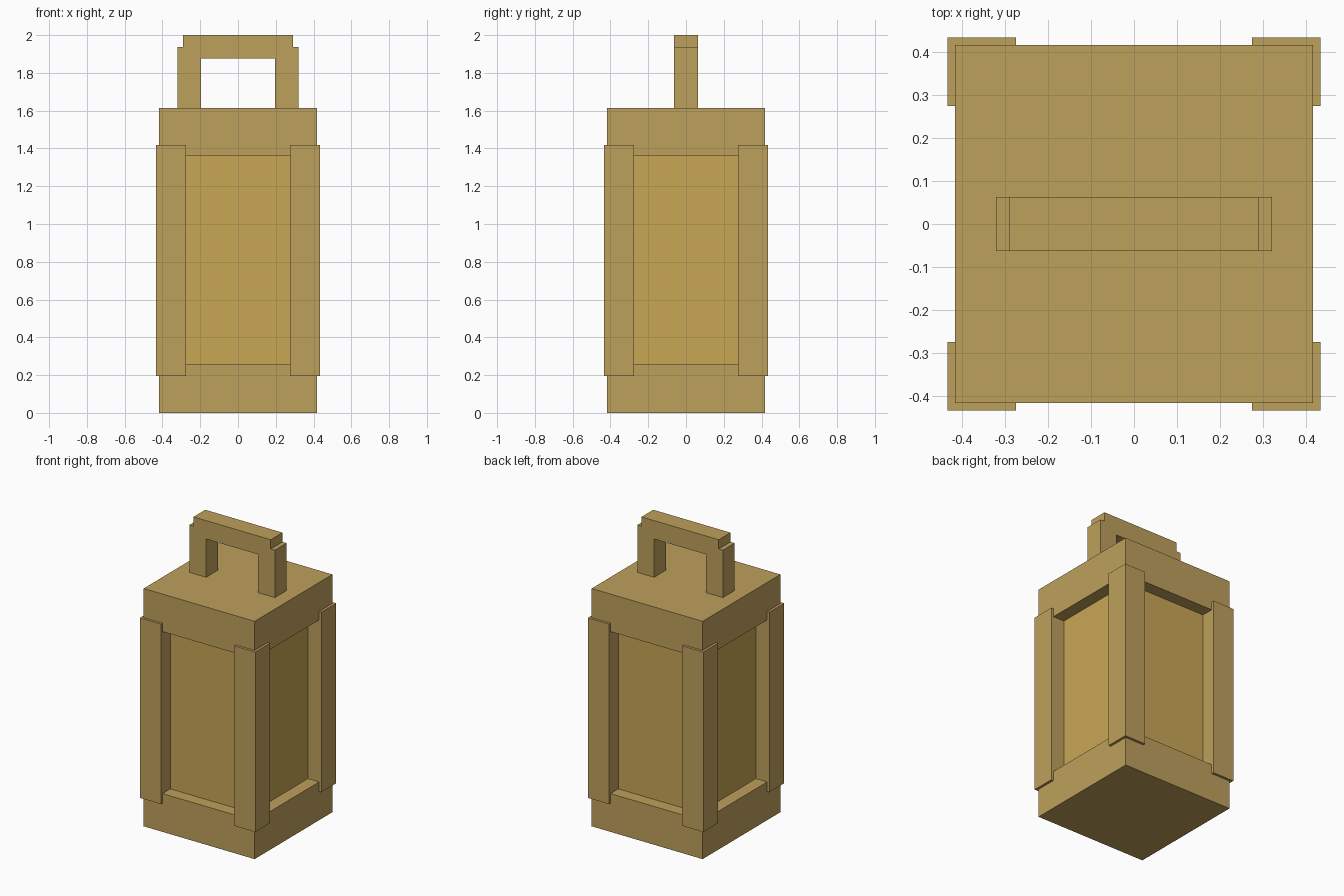
import bpy
import bmesh

cube = bpy.data.objects.get("Cube")
if cube:
    bpy.data.objects.remove(cube, do_unlink=True)


def material(name, color):
    mat = bpy.data.materials.new(name)
    mat.use_nodes = True
    mat.diffuse_color = color
    mat.node_tree.nodes["Principled BSDF"].inputs["Base Color"].default_value = color
    return mat


frame_tan = material("frame tan", (0.515, 0.352, 0.107, 1))
pane_gold = material("pane gold", (0.578, 0.381, 0.091, 1))


def add_object(name, bm, mat):
    bmesh.ops.recalc_face_normals(bm, faces=bm.faces)
    mesh = bpy.data.meshes.new(name)
    bm.to_mesh(mesh)
    bm.free()
    mesh.materials.append(mat)
    obj = bpy.data.objects.new(name, mesh)
    bpy.context.collection.objects.link(obj)
    return obj


def box(name, low, high, mat):
    bm = bmesh.new()
    bmesh.ops.create_cube(bm, size=1)
    for v in bm.verts:
        v.co = [h if c > 0 else l for c, l, h in zip(v.co, low, high)]
    return add_object(name, bm, mat)


def square_block(name, half, bottom, top, mat):
    return box(name, (-half, -half, bottom), (half, half, top), mat)


# Lantern body: base, recessed panes and cap
square_block("base", 0.417, 0, 0.26, frame_tan)
square_block("panes", 0.333, 0.25, 1.37, pane_gold)
square_block("cap", 0.417, 1.36, 1.615, frame_tan)

# Corner posts, standing slightly proud of the base and cap
inner, outer = 0.275, 0.434
for y_name, sy in (("front", -1), ("back", 1)):
    for x_name, sx in (("right", -1), ("left", 1)):
        xs = sorted((sx * inner, sx * outer))
        ys = sorted((sy * inner, sy * outer))
        box(f"{y_name}_{x_name}_post", (xs[0], ys[0], 0.195),
            (xs[1], ys[1], 1.417), frame_tan)

# Carrying handle: half profile mirrored, then extruded through its depth
half_profile = [(0.195, 1.875), (0.195, 1.615), (0.321, 1.615),
                (0.321, 1.937), (0.29, 1.937), (0.29, 2.0)]
profile = half_profile + [(-x, z) for x, z in reversed(half_profile)]
depth = 0.063
bm = bmesh.new()
face = bm.faces.new([bm.verts.new((x, -depth, z)) for x, z in profile])
extruded = bmesh.ops.extrude_face_region(bm, geom=[face])["geom"]
bmesh.ops.translate(bm, vec=(0, 2 * depth, 0),
                    verts=[g for g in extruded if isinstance(g, bmesh.types.BMVert)])
add_object("handle", bm, frame_tan)
